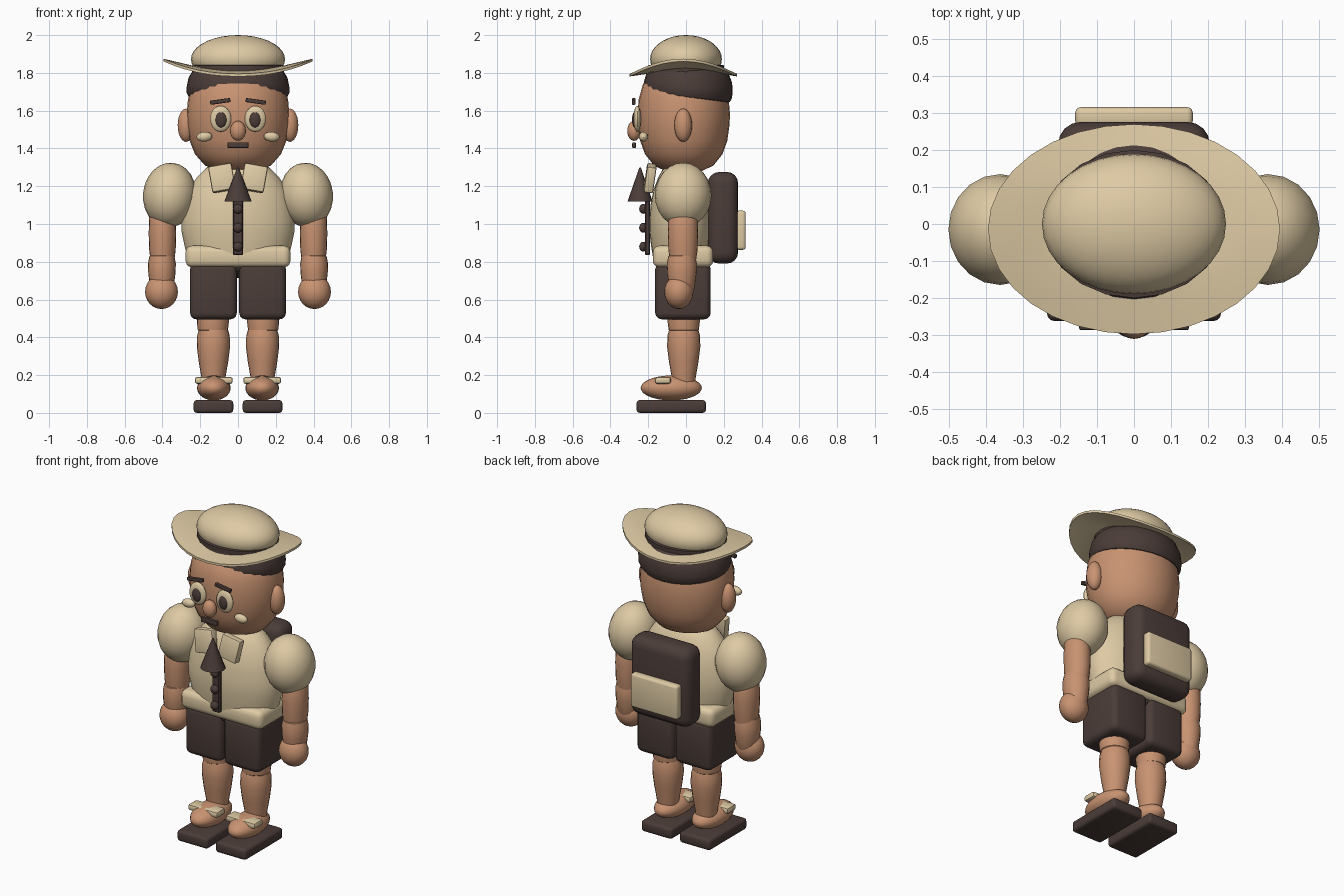
import bpy, bmesh, math
from mathutils import Matrix, Vector

if "Cube" in bpy.data.objects:
    bpy.data.objects.remove(bpy.data.objects["Cube"])


def material(name, rgb):
    m = bpy.data.materials.new(name)
    m.diffuse_color = (*rgb, 1)
    m.use_nodes = True
    m.node_tree.nodes["Principled BSDF"].inputs["Base Color"].default_value = m.diffuse_color
    return m


BEIGE = material("khaki_beige", (0.73, 0.59, 0.37))
SKIN = material("warm_skin", (0.58, 0.29, 0.165))
DARK = material("dark_brown", (0.070, 0.046, 0.040))
SIDES = ((-1, "left"), (1, "right"))


def finish(bm, name, mat, loc=(0, 0, 0), rot=(0, 0, 0)):
    bmesh.ops.recalc_face_normals(bm, faces=bm.faces)
    me = bpy.data.meshes.new(name)
    bm.to_mesh(me)
    bm.free()
    me.materials.append(mat)
    ob = bpy.data.objects.new(name, me)
    ob.location = loc
    ob.rotation_euler = [math.radians(a) for a in rot]
    bpy.context.collection.objects.link(ob)
    return ob


def ball(name, mat, loc, radii, rot=(0, 0, 0), u=24, v=14):
    bm = bmesh.new()
    bmesh.ops.create_uvsphere(bm, u_segments=u, v_segments=v, radius=1)
    bmesh.ops.scale(bm, vec=radii, verts=bm.verts)
    return finish(bm, name, mat, loc, rot)


def box(name, mat, loc, size, bevel=0.0, rot=(0, 0, 0), seg=3):
    bm = bmesh.new()
    bmesh.ops.create_cube(bm, size=1)
    bmesh.ops.scale(bm, vec=size, verts=bm.verts)
    if bevel:
        bmesh.ops.bevel(bm, geom=bm.edges[:], offset=bevel, segments=seg,
                        profile=0.5, affect='EDGES')
    return finish(bm, name, mat, loc, rot)


def lathe(name, mat, profile, loc=(0, 0, 0), depth=1.0, rot=(0, 0, 0), n=28):
    """Turn (radius, z) points around z, squashed in y by depth, ends capped."""
    bm = bmesh.new()
    rings = []
    for r, z in profile:
        rings.append([bm.verts.new((r * math.cos(2 * math.pi * i / n),
                                    depth * r * math.sin(2 * math.pi * i / n), z))
                      for i in range(n)])
    for a, b in zip(rings, rings[1:]):
        for i in range(n):
            j = (i + 1) % n
            bm.faces.new((a[i], a[j], b[j], b[i]))
    bm.faces.new(rings[0])
    bm.faces.new(rings[-1])
    return finish(bm, name, mat, loc, rot)


# Head and hair
lathe("head", SKIN, [(.02, 1.268), (.1, 1.277), (.175, 1.31), (.228, 1.37), (.256, 1.44),
                     (.269, 1.52), (.272, 1.58), (.265, 1.66), (.24, 1.74), (.18, 1.8)],
      loc=(0, -.012, 0), depth=.9)
lathe("hair", DARK, [(.24, -.06), (.262, -.052), (.272, -.03), (.272, 0), (.262, .05),
                     (.235, .095), (.2, .115)],
      loc=(0, .012, 1.725), depth=.87, rot=(-7, 0, 0))

# Face
ball("nose", SKIN, (0, -.275, 1.493), (.042, .036, .053), u=16, v=10)
box("mouth", DARK, (0, -.275, 1.417), (.112, .02, .03), .006, seg=2)
for s, side in SIDES:
    ball(side + "_ear", SKIN, (s * .275, -.015, 1.523), (.045, .047, .088), u=18, v=12)
    ball(side + "_eye", BEIGE, (s * .092, -.258, 1.557), (.056, .02, .069), u=20, v=12)
    ball(side + "_pupil", DARK, (s * .09, -.272, 1.552), (.03, .014, .041), u=16, v=10)
    ball(side + "_cheek", BEIGE, (s * .178, -.225, 1.462), (.042, .024, .026), (0, s * 5, 0), u=16, v=10)
    box(side + "_eyebrow", DARK, (s * .094, -.277, 1.649), (.108, .02, .022), .005,
        (0, s * 8, 0), seg=2)

# Hat: crown, band and a brim that dips in front and lifts at the sides
ball("hat_crown", BEIGE, (0, 0, 1.873), (.249, .19, .127), u=32, v=18)
lathe("hat_band", DARK, [(.243, 1.775), (.243, 1.84), (.2, 1.845)], depth=.825, n=20)


def build_brim(n=32, rings=4):
    bm = bmesh.new()
    grid = []
    for top in (0, .014):
        for k in (range(rings + 1) if not top else range(rings, -1, -1)):
            f = k / rings
            t = .56 + .44 * f
            row = []
            for i in range(n):
                a = 2 * math.pi * i / n
                c = abs(math.cos(a)) ** 2.2
                z = 1.802 + .018 * c + f * (.062 * c - .021) + top
                row.append(bm.verts.new((.395 * t * math.cos(a),
                                         -.014 * f + .284 * t * math.sin(a), z)))
            grid.append(row)
    for a, b in zip(grid, grid[1:] + grid[:1]):
        for i in range(n):
            j = (i + 1) % n
            bm.faces.new((a[i], a[j], b[j], b[i]))
    finish(bm, "hat_brim", BEIGE)


build_brim()

# Shirt, waistband and collar
lathe("shirt", BEIGE, [(.265, .82), (.282, .88), (.299, .96), (.3, 1.02), (.288, 1.1),
                       (.262, 1.18), (.215, 1.25), (.165, 1.3), (.1, 1.325)],
      loc=(0, -.022, 0), depth=.575)
box("waistband", BEIGE, (0, -.016, .828), (.555, .32, .115), .035)
for s, side in SIDES:
    box(side + "_collar", BEIGE, (s * .085, -.19, 1.243), (.125, .05, .14), .01,
        (-8, s * 10, 0), seg=2)

# Neck tie, button strip and buttons
lathe("tie", DARK, [(.072, 1.12), (.004, 1.3)], loc=(0, -.243, 0), depth=.92, n=16)
box("button_strip", DARK, (0, -.204, .98), (.052, .026, .29), .005, seg=1)
for k in range(3):
    ball(f"button_{k + 1}", DARK, (0, -.226, 1.08 - .1 * k), (.026, .022, .026), u=14, v=8)

# Backpack and its pocket
box("backpack", DARK, (0, .196, 1.033), (.41, .16, .485), .06, seg=4)
box("backpack_pocket", BEIGE, (0, .29, .967), (.318, .052, .207), .015)

# Hips joining the shorts
ball("hips", DARK, (0, -.016, .78), (.22, .135, .065))

for s, side in SIDES:
    # Arm
    ball(side + "_sleeve", BEIGE, (s * .362, -.015, 1.153), (.141, .15, .172), (0, -s * 6, 0),
         u=20, v=12)
    lathe(side + "_upper_arm", SKIN, [(.04, .785), (.062, .80), (.07, .86), (.073, .95),
                                      (.07, 1.04), (.05, 1.09)],
          loc=(s * .4, -.016, 0), depth=1.1, n=20)
    lathe(side + "_forearm", SKIN, [(.05, .63), (.062, .66), (.072, .74), (.074, .79),
                                    (.066, .83), (.04, .85)],
          loc=(s * .403, -.022, 0), depth=1.08, n=20)
    ball(side + "_hand", SKIN, (s * .405, -.038, .641), (.087, .077, .091), u=20, v=12)

    # Leg
    box(side + "_shorts_leg", DARK, (s * .13, -.016, .645), (.248, .294, .3), .035)
    lathe(side + "_thigh", SKIN, [(.06, .42), (.08, .44), (.085, .48), (.085, .53)],
          loc=(s * .133, -.012, 0), n=20)
    lathe(side + "_calf", SKIN, [(.058, .13), (.064, .19), (.078, .27), (.088, .35),
                                 (.086, .41), (.076, .445), (.05, .46)],
          loc=(s * .13, -.012, 0), n=20)

    # Foot and sandal
    ball(side + "_foot", SKIN, (s * .128, -.078, .132), (.089, .162, .066))
    box(side + "_sandal_strap", BEIGE, (s * .128, -.122, .172), (.2, .084, .036), .012, seg=2)
    box(side + "_sandal_sole", DARK, (s * .13, -.078, .034), (.21, .368, .068), .018)

# Smooth shading with crisp edges
for ob in bpy.data.objects:
    ob.select_set(True)
    bpy.context.view_layer.objects.active = ob
bpy.ops.object.shade_smooth_by_angle(angle=math.radians(35))
